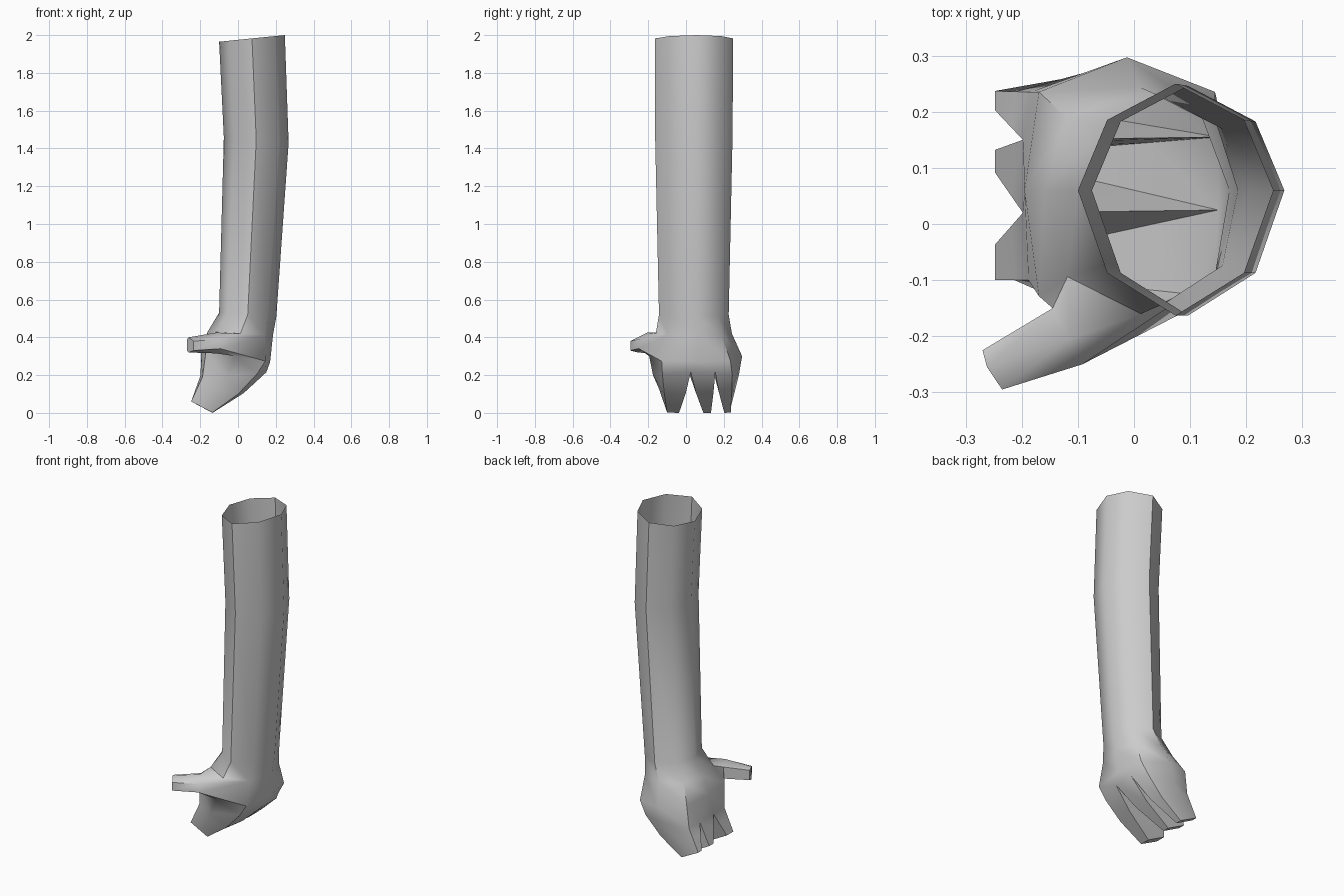
import bpy, bmesh, math
from mathutils import Vector

if "Cube" in bpy.data.objects:
    bpy.data.objects.remove(bpy.data.objects["Cube"])

skin = bpy.data.materials.new("plain_grey")
skin.diffuse_color = (0.6, 0.6, 0.6, 1)
skin.use_nodes = True
skin.node_tree.nodes["Principled BSDF"].inputs["Base Color"].default_value = skin.diffuse_color

bm = bmesh.new()


def verts(points):
    return [bm.verts.new(p) for p in points]


def ring(x0, x1, y0, y1, z_palm, z_back, dx=0.70, dy=0.66):
    """Eight-sided section, starting at the -y point and turning towards +x."""
    cx, cy = (x0 + x1) / 2, 0.06
    shape = [(0, -1), (dx, -dy), (1, 0), (dx, dy), (0, 1), (-dx, dy), (-1, 0), (-dx, -dy)]
    pts = []
    for u, v in shape:
        y = cy + v * ((y1 - cy) if v > 0 else (cy - y0))
        z = z_palm + (z_back - z_palm) * (u + 1) / 2
        pts.append((cx + u * (x1 - x0) / 2, y, z))
    return verts(pts)


def bridge(a, b, skip=()):
    n = len(a)
    for i in range(n):
        if i not in skip:
            j = (i + 1) % n
            bm.faces.new((a[i], a[j], b[j], b[i]))


# Open sleeve of the arm, from the top rim to the wrist and hand
top = ring(-0.10, 0.248, -0.163, 0.250, 1.965, 2.0)
elbow = ring(-0.075, 0.268, -0.163, 0.246, 1.46, 1.43)
wrist = ring(-0.10, 0.203, -0.143, 0.226, 0.53, 0.51)
heel = ring(-0.16, 0.185, -0.16, 0.243, 0.43, 0.41, 0.76, 0.70)
palm = ring(-0.195, 0.17, -0.195, 0.297, 0.33, 0.27, 0.86, 0.74)
bridge(top, elbow)
bridge(elbow, wrist)
bridge(wrist, heel)
bridge(heel, palm, skip=(0, 7))      # the gap is the thumb root

# Knuckle row: side, four on the back, side, four on the palm
k = verts([(-0.06, -0.175, 0.20), (0.10, -0.125, 0.205), (0.15, 0.025, 0.215),
           (0.15, 0.155, 0.215), (0.10, 0.245, 0.20), (-0.05, 0.28, 0.20),
           (-0.185, 0.235, 0.19), (-0.198, 0.15, 0.20), (-0.198, 0.02, 0.20),
           (-0.188, -0.10, 0.19)])
link = [(0,), (1,), (2, 3), (4,), (5,), (6,), (7, 8), (9,)]
for i in range(8):
    a, b = link[i], link[(i + 1) % 8]
    bm.faces.new((palm[i], palm[(i + 1) % 8], k[b[0]], k[a[-1]]))
    if len(a) == 2:
        bm.faces.new((palm[i], k[a[0]], k[a[1]]))


# Fingers: each grows from one cell of the knuckle row
def finger(cell, y0, y1):
    base = [k[i] for i in cell]
    tip_at = {0: (-0.19, y0, 0.03), 1: (-0.135, y0, 0.002), 5: (-0.19, y1, 0.03),
              4: (-0.135, y1, 0.002), 6: (-0.248, y1, 0.06), 9: (-0.248, y0, 0.06)}
    inner = {2: (-0.135, y1 if 0 in cell else y0, 0.0),
             3: (-0.135, y0 if 5 in cell else y1, 0.0),
             7: (-0.248, y0 if 5 in cell else y1, 0.06),
             8: (-0.248, y1 if 0 in cell else y0, 0.06)}
    tip_at.update(inner)
    tips = [Vector(tip_at[i]) for i in cell]
    mids = []
    for v, t, i in zip(base, tips, cell):
        m = v.co.lerp(t, 0.42)
        if 1 <= i <= 4:
            m.z -= 0.02
        mids.append(m)
    mid, tip = verts(mids), verts(tips)
    bridge(base, mid)
    bridge(mid, tip)
    bm.faces.new(tip)


finger((0, 1, 2, 8, 9), -0.10, -0.037)
finger((2, 3, 7, 8), 0.092, 0.132)
finger((3, 4, 5, 6, 7), 0.203, 0.237)

# Thumb: root loop, joint and tip
root = [heel[7], heel[0], heel[1], palm[1], palm[0], palm[7]]
joint = verts([(-0.145, -0.15, 0.405), (-0.115, -0.205, 0.425), (-0.092, -0.25, 0.39),
               (-0.092, -0.25, 0.34), (-0.115, -0.205, 0.315), (-0.145, -0.15, 0.335)])
tip = verts([(-0.27, -0.225, 0.39), (-0.262, -0.255, 0.40), (-0.235, -0.295, 0.38),
             (-0.235, -0.295, 0.33), (-0.262, -0.255, 0.32), (-0.27, -0.225, 0.33)])
bridge(root, joint)
bridge(joint, tip)
bm.faces.new(tip)

bmesh.ops.recalc_face_normals(bm, faces=bm.faces)
mesh = bpy.data.meshes.new("arm_and_hand")
bm.to_mesh(mesh)
bm.free()
mesh.materials.append(skin)
arm = bpy.data.objects.new("arm_and_hand", mesh)
bpy.context.collection.objects.link(arm)

# Smooth skin with sharp finger ends
bpy.context.view_layer.objects.active = arm
arm.select_set(True)
bpy.ops.object.shade_smooth_by_angle(angle=math.radians(50))
